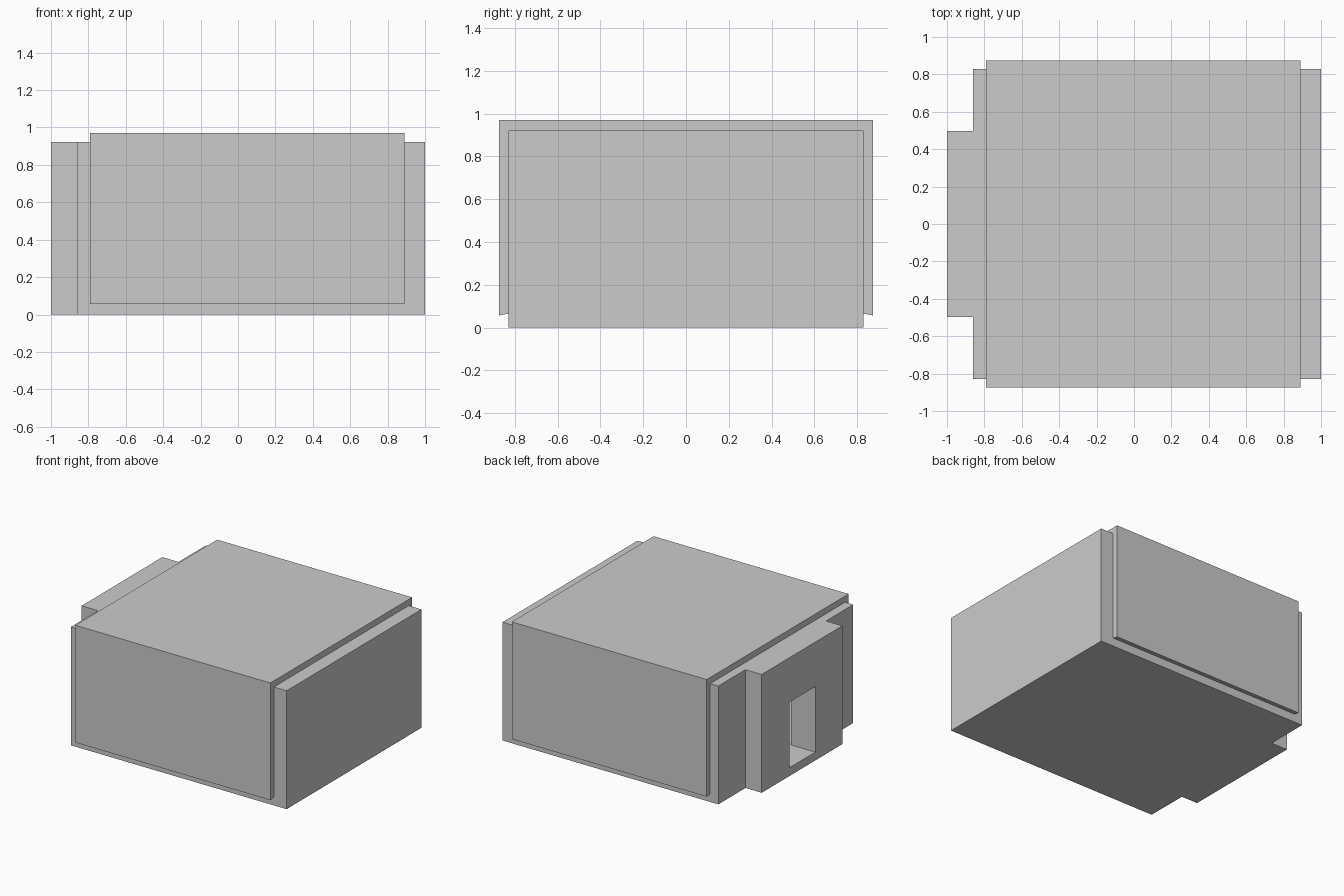
import bpy, bmesh

if "Cube" in bpy.data.objects:
    bpy.data.objects.remove(bpy.data.objects["Cube"])

FLOOR = 0.065             # thickness of the floor slab
X0, X1 = -0.79, 0.89      # inside faces of the two end walls


def prism(name, points, vec):
    """Extrude a closed outline of 3D points along vec."""
    bm = bmesh.new()
    face = bm.faces.new([bm.verts.new(p) for p in points])
    ext = bmesh.ops.extrude_face_region(bm, geom=[face])
    moved = [g for g in ext["geom"] if isinstance(g, bmesh.types.BMVert)]
    bmesh.ops.translate(bm, verts=moved, vec=vec)
    bmesh.ops.recalc_face_normals(bm, faces=bm.faces)
    mesh = bpy.data.meshes.new(name)
    bm.to_mesh(mesh)
    bm.free()
    obj = bpy.data.objects.new(name, mesh)
    bpy.context.collection.objects.link(obj)
    return obj


def cut_box(target, name, lo, hi):
    """Subtract a box from the target with a hidden cutter."""
    pts = [(lo[0], lo[1], lo[2]), (hi[0], lo[1], lo[2]),
           (hi[0], hi[1], lo[2]), (lo[0], hi[1], lo[2])]
    cutter = prism(name, pts, (0, 0, hi[2] - lo[2]))
    cutter.hide_render = True
    cutter.hide_set(True)
    cutter.display_type = 'WIRE'
    mod = target.modifiers.new(name, 'BOOLEAN')
    mod.operation = 'DIFFERENCE'
    mod.solver = 'EXACT'
    mod.object = cutter


# Floor slab, end walls and porch from one plan outline
half = [(1, 0.83), (-0.86, 0.83), (-0.86, 0.496), (-1, 0.496)]
plan = half + [(x, -y) for x, y in reversed(half)]
body = prism("floor_and_end_walls", [(x, y, 0) for x, y in plan], (0, 0, 0.922))

# Room space and doorway through the porch
cut_box(body, "room_cutter", (X0, -1, FLOOR), (X1, 1, 1.1))
cut_box(body, "doorway_cutter", (-1.1, -0.163, FLOOR), (-0.7, 0.157, 0.575))

# Side walls and roof as one bent shell with slanted lower rims
side = [(0.83, 0.922), (0.83, FLOOR), (0.873, 0.057), (0.873, 0.97)]
section = side + [(-y, z) for y, z in reversed(side)]
prism("side_walls_and_roof", [(X0, y, z) for y, z in section], (X1 - X0, 0, 0))
